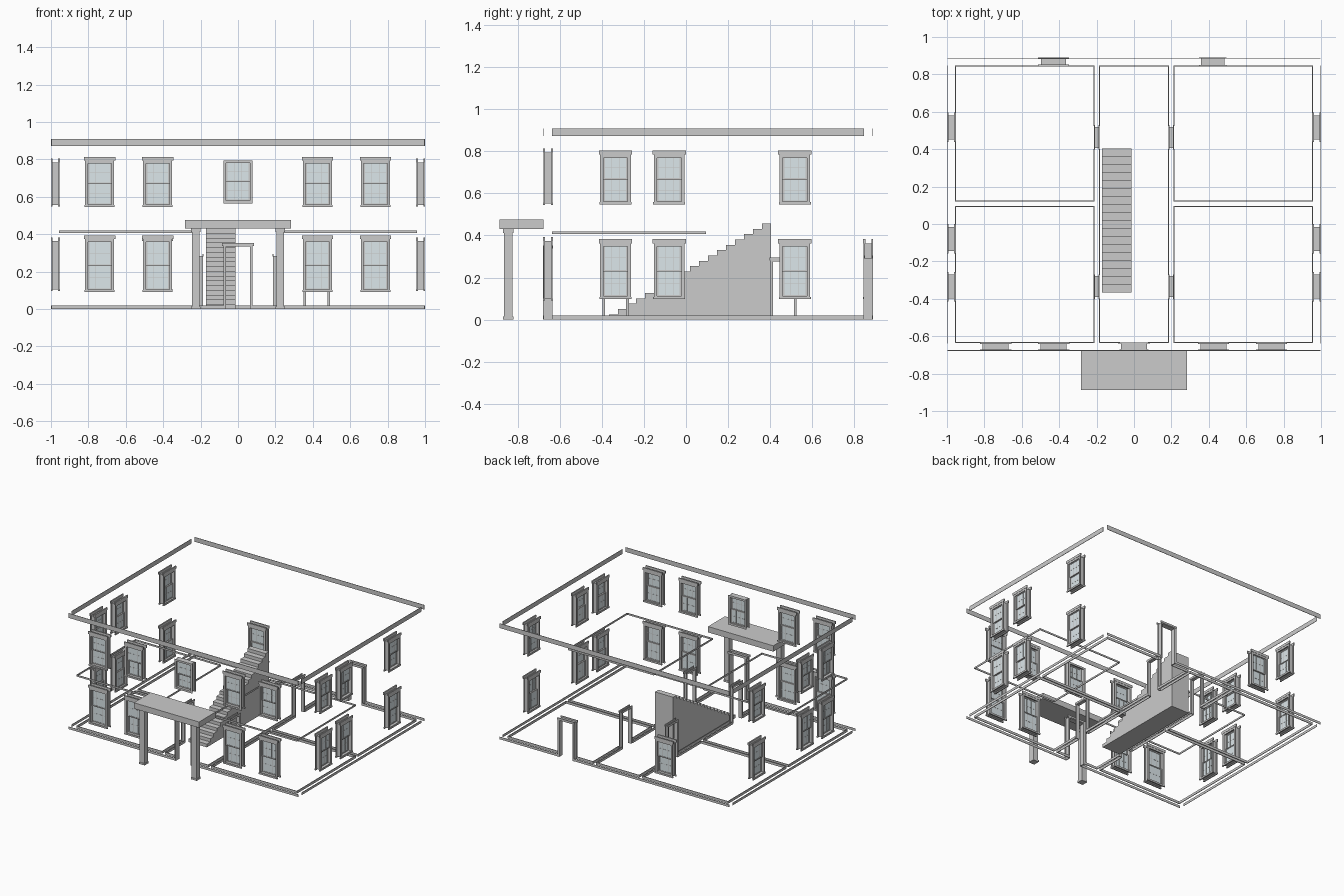
import bpy, bmesh
from math import pi
from mathutils import Matrix

if "Cube" in bpy.data.objects:
    bpy.data.objects.remove(bpy.data.objects["Cube"])

glass_mat = bpy.data.materials.new("pale_glass")
glass_mat.diffuse_color = (0.72, 0.80, 0.83, 1)
glass_mat.use_nodes = True
glass_mat.node_tree.nodes["Principled BSDF"].inputs["Base Color"].default_value = glass_mat.diffuse_color


def boxes(name, items, rot=0.0, loc=(0, 0, 0), mat=None):
    """One object from a list of (x0, x1, y0, y1, z0, z1) boxes."""
    bm = bmesh.new()
    for x0, x1, y0, y1, z0, z1 in items:
        m = Matrix.Translation(((x0 + x1) / 2, (y0 + y1) / 2, (z0 + z1) / 2))
        m = m @ Matrix.Diagonal((abs(x1 - x0), abs(y1 - y0), abs(z1 - z0), 1))
        bmesh.ops.create_cube(bm, size=1, matrix=m)
    me = bpy.data.meshes.new(name)
    bm.to_mesh(me)
    bm.free()
    ob = bpy.data.objects.new(name, me)
    ob.rotation_euler.z = rot
    ob.location = loc
    if mat:
        me.materials.append(mat)
    bpy.context.collection.objects.link(ob)
    return ob


def frame(w, t, y0, y1, z0, z1):
    """Four-sided frame, outer half width w, member width t."""
    return [(-w, -w + t, y0, y1, z0, z1), (w - t, w, y0, y1, z0, z1),
            (-w + t, w - t, y0, y1, z0, z0 + t), (-w + t, w - t, y0, y1, z1 - t, z1)]


# Wall inner-face positions; local -y points outdoors
D = 0.041
FRONT, BACK, SIDE = -0.636, 0.846, 0.956
WALLS = {"front": (0, lambda u: (u, FRONT, 0)), "back": (pi, lambda u: (u, BACK, 0)),
         "right": (pi / 2, lambda u: (SIDE, u, 0)), "left": (-pi / 2, lambda u: (-SIDE, u, 0))}


def window(name, wall, u, z0, z1, w, capped=True):
    rot, place = WALLS[wall]
    c = w + 0.009
    top = z1 - 0.02 if capped else z1
    items = frame(w, 0.006, -D, 0, z0 + 0.008, top)                  # jamb lining
    items += frame(c, 0.015, -D - 0.001, -D + 0.005, z0, top)        # outer casing
    items += frame(c, 0.015, -0.004, 0.002, z0, top)                 # inner casing
    if capped:
        for y0, y1 in ((-D - 0.003, -D + 0.006), (-0.006, 0.004)):
            items.append((-c - 0.006, c + 0.006, y0, y1, z1 - 0.02, z1))
            items.append((-c - 0.003, c + 0.003, y0, y1, z0, z0 + 0.011))
    # two sliding sashes with thin glazing bars
    b, t, s = z0 + 0.012, top - 0.006, w - 0.006
    mid = (b + t) / 2
    panes = []
    for y, lo, hi in ((-0.016, b, mid + 0.004), (-0.026, mid - 0.004, t)):
        items += frame(s, 0.008, y - 0.004, y + 0.004, lo, hi)
        for k in (-1, 1):
            x = k * s / 3
            items.append((x - 0.0012, x + 0.0012, y - 0.002, y + 0.002, lo, hi))
        h = (lo + hi) / 2
        items.append((-s, s, y - 0.002, y + 0.002, h - 0.0012, h + 0.0012))
        panes.append((-s + 0.004, s - 0.004, y - 0.001, y + 0.001, lo + 0.004, hi - 0.004))
    boxes(name + "_frame", items, rot, place(u))
    boxes(name + "_glass", panes, rot, place(u), glass_mat)


# Windows
for u in (-0.74, -0.43, 0.425, 0.735):
    window("front_lower_window", "front", u, 0.09, 0.393, 0.069)
    window("front_upper_window", "front", u, 0.545, 0.814, 0.069)
window("front_centre_window", "front", 0, 0.565, 0.795, 0.069, False)
window("back_window", "back", -0.43, 0.097, 0.383, 0.067)
for wall in ("left", "right"):
    for u in (-0.335, -0.08, 0.517):
        window(wall + "_lower_window", wall, u, 0.097, 0.383, 0.064)
        window(wall + "_upper_window", wall, u, 0.547, 0.804, 0.064)


def door(name, rot, loc, w, h, d, cap):
    """Open door frame: lining plus casing on both faces."""
    items = []
    for k in (-1, 1):
        items.append((k * (w - 0.007), k * (w - 0.013), -d, 0, 0, h - 0.012))
        for y in (-d, 0):
            items.append((k * w, k * (w - 0.012), y - 0.002, y + 0.002, 0, h - 0.012))
    items.append((-w + 0.007, w - 0.007, -d, 0, h - 0.019, h - 0.012))
    for y in (-d, 0):
        items.append((-w - cap, w + cap, y - 0.003, y + 0.003, h - 0.015, h))
    boxes(name, items, rot, loc)


# Door frames
door("front_door_frame", 0, (0, FRONT, 0), 0.077, 0.352, D, 0.008)
door("back_door_frame", pi, (0.421, BACK, 0), 0.07, 0.305, D, 0.004)
for x in (-0.212, 0.188):
    for y in (-0.335, 0.463):
        door("hall_door_frame", pi / 2, (x, y, 0), 0.063, 0.295, 0.024, 0.002)


def strip(name, axis, pos, t, a, b, z0, z1, gaps=()):
    """Straight thin board along an axis, broken at door gaps (centre, half)."""
    items, start = [], a
    for c, h in list(gaps) + [(b, 0)]:
        p = (start, c - h, pos, pos + t, z0, z1)
        items.append(p if axis == "x" else p[2:4] + p[0:2] + p[4:])
        start = c + h
    boxes(name, items)


# Outer skirting and cornice
for part, z0, z1 in (("outer_skirting", 0, 0.019), ("cornice", 0.872, 0.908)):
    low = part == "outer_skirting"
    strip("front_" + part, "x", -0.678, 0.003, -0.996, 0.996, z0, z1, [(0, 0.075)] if low else [])
    strip("back_" + part, "x", 0.884, 0.003, -0.996, 0.996, z0, z1, [(0.421, 0.069)] if low else [])
    for k in (-1, 1):
        strip("side_" + part, "y", k * 0.996, k * 0.003, -0.638, 0.847, z0, z1)

# Room skirting, and ceiling moulding in the two front rooms
hall_gaps = [(-0.335, 0.062), (0.463, 0.062)]
T = 0.005
for k in (-1, 1):
    xa, xb = sorted((k * 0.957, k * 0.212))
    back_gap = [(0.421, 0.069)] if k > 0 else []
    for part, z0, z1, fg in (("front_room_skirting", 0, 0.019, hall_gaps[:1]),
                             ("front_room_moulding", 0.407, 0.42, [])):
        strip(part, "x", -0.637, T, xa, xb, z0, z1)
        strip(part, "x", 0.095, -T, xa, xb, z0, z1)
        strip(part, "y", k * 0.957, -k * T, -0.637, 0.095, z0, z1)
        strip(part, "y", k * 0.212, k * T, -0.637, 0.095, z0, z1, fg)
    strip("back_room_skirting", "x", 0.12, T, xa, xb, 0, 0.019)
    strip("back_room_skirting", "x", 0.847, -T, xa, xb, 0, 0.019, back_gap)
    strip("back_room_skirting", "y", k * 0.957, -k * T, 0.12, 0.847, 0, 0.019)
    strip("back_room_skirting", "y", k * 0.212, k * T, 0.12, 0.847, 0, 0.019, hall_gaps[1:])
    strip("hall_skirting", "y", k * 0.188, -k * T, -0.637, 0.847, 0, 0.019, hall_gaps)
strip("hall_skirting_front", "x", -0.637, T, -0.188, 0.188, 0, 0.019, [(0, 0.075)])
strip("hall_skirting_back", "x", 0.847, -T, -0.188, 0.188, 0, 0.019)

# Staircase: stepped side profile extruded across its width
N, y0, run, rise = 18, -0.366, 0.77 / 18, 0.457 / 18
prof = [(y0, 0)]
for i in range(N):
    prof += [(y0 + i * run, (i + 1) * rise), (y0 + (i + 1) * run, (i + 1) * rise)]
prof.append((y0 + N * run, 0))
bm = bmesh.new()
face = bm.faces.new([bm.verts.new((-0.172, y, z)) for y, z in prof])
ext = bmesh.ops.extrude_face_region(bm, geom=[face])
bmesh.ops.translate(bm, vec=(0.158, 0, 0),
                    verts=[v for v in ext["geom"] if isinstance(v, bmesh.types.BMVert)])
bmesh.ops.recalc_face_normals(bm, faces=bm.faces[:])
me = bpy.data.meshes.new("staircase")
bm.to_mesh(me)
bm.free()
bpy.context.collection.objects.link(bpy.data.objects.new("staircase", me))

# Porch roof and square columns with cap and foot
boxes("porch_roof", [(-0.283, 0.283, -0.887, -0.677, 0.431, 0.477)])
for k in (-1, 1):
    cx, cy = k * 0.226, -0.845
    boxes("porch_column", [(cx - r, cx + r, cy - r, cy + r, a, b) for r, a, b in
                           ((0.025, 0, 0.014), (0.021, 0.014, 0.412), (0.025, 0.412, 0.431))])
